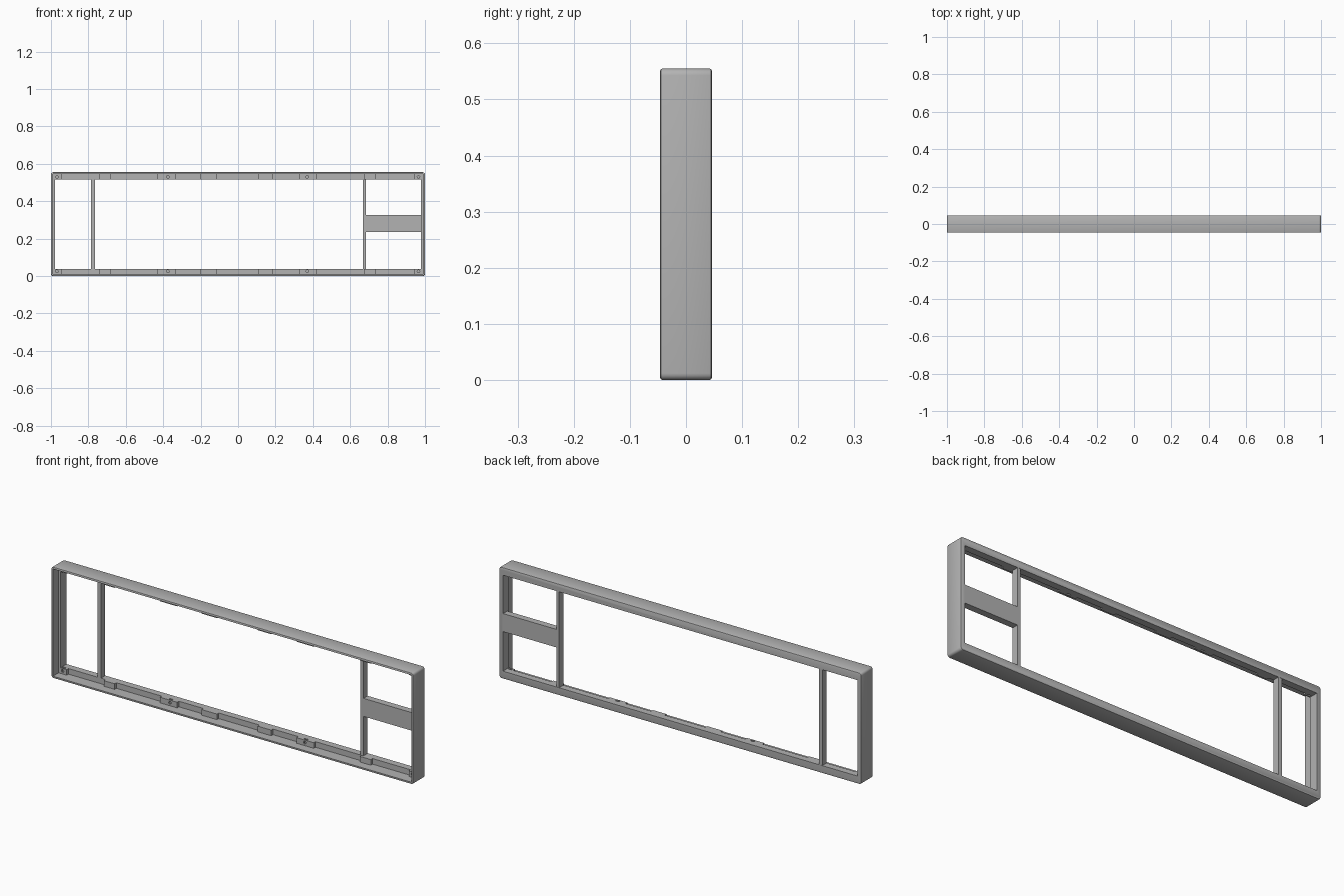
import bpy, bmesh
from mathutils import Matrix, Vector

if "Cube" in bpy.data.objects:
    bpy.data.objects.remove(bpy.data.objects["Cube"], do_unlink=True)

W, H, D = 1.0, 0.555, 0.046      # half width, height, half depth
WALL, RAIL, SIDE = 0.01, 0.038, 0.979
LEDGE, RECESS = -0.002, 0.012    # depth of the block fronts and of the gaps

grey = bpy.data.materials.new("plain grey")
grey.use_nodes = True
grey.diffuse_color = (0.45, 0.45, 0.45, 1)
grey.node_tree.nodes["Principled BSDF"].inputs["Base Color"].default_value = grey.diffuse_color


def add_box(bm, x0, x1, y0, y1, z0, z1):
    centre = Vector((x0 + x1, y0 + y1, z0 + z1)) / 2
    size = Matrix.Diagonal((x1 - x0, y1 - y0, z1 - z0, 1))
    return bmesh.ops.create_cube(bm, size=1, matrix=Matrix.Translation(centre) @ size)


def finish(bm, name):
    bmesh.ops.recalc_face_normals(bm, faces=bm.faces)
    mesh = bpy.data.meshes.new(name)
    bm.to_mesh(mesh)
    bm.free()
    mesh.materials.append(grey)
    obj = bpy.data.objects.new(name, mesh)
    bpy.context.collection.objects.link(obj)
    return obj


def activate(obj):
    bpy.ops.object.select_all(action='DESELECT')
    obj.select_set(True)
    bpy.context.view_layer.objects.active = obj


def cut(target, bm):
    cutter = finish(bm, "cutter")
    cutter.hide_render = True
    mod = target.modifiers.new("cut", 'BOOLEAN')
    mod.operation, mod.solver, mod.object = 'DIFFERENCE', 'EXACT', cutter
    activate(target)
    bpy.ops.object.modifier_apply(modifier=mod.name)
    bpy.data.objects.remove(cutter, do_unlink=True)


# Outer shell: rounded corners, then a softened front and back rim
bm = bmesh.new()
add_box(bm, -W, W, -D, D, 0, H)
corners = [e for e in bm.edges if abs(e.verts[0].co.y - e.verts[1].co.y) > D]
bmesh.ops.bevel(bm, geom=corners, offset=0.012, segments=4, profile=0.5, affect='EDGES')
rims = [e for e in bm.edges if abs(e.verts[0].co.y - e.verts[1].co.y) < 0.001]
bmesh.ops.bevel(bm, geom=rims, offset=0.004, segments=2, profile=0.5, affect='EDGES')
frame = finish(bm, "outer_frame")

# Front cavity, then the window through the back
bm = bmesh.new()
add_box(bm, -W + WALL, W - WALL, -0.1, LEDGE, WALL, H - WALL)
cut(frame, bm)
bm = bmesh.new()
add_box(bm, -SIDE, SIDE, -0.1, 0.1, RAIL, H - RAIL)
cut(frame, bm)

# Gaps between the mounting blocks along both rails
gaps = [(-0.945, -0.74), (-0.68, -0.43), (-0.335, -0.2), (-0.115, 0.11),
        (0.185, 0.325), (0.42, 0.675), (0.735, 0.945)]
bm = bmesh.new()
for x0, x1 in gaps:
    add_box(bm, x0, x1, -0.02, RECESS, WALL, H - WALL)
cut(frame, bm)

# Screw holes into the blocks, and the nut slots that cross them
holes, slots = bmesh.new(), bmesh.new()
for x in (-0.968, -0.375, 0.37, 0.965):
    for z, z0, z1 in ((0.025, 0.014, 0.06), (H - 0.025, H - 0.06, H - 0.014)):
        place = Matrix.Translation((x, 0.005, z)) @ Matrix.Rotation(1.5708, 4, 'X')
        bmesh.ops.create_cone(holes, cap_ends=True, segments=16, radius1=0.007,
                              radius2=0.007, depth=0.05, matrix=place)
        add_box(slots, x - 0.01, x + 0.01, 0.005, 0.013, z0, z1)
cut(frame, holes)
cut(frame, slots)
activate(frame)
bpy.ops.object.shade_smooth_by_angle(angle=0.6)

# Cross bars flush with the back
bars = {
    "left_upright_bar": (0.669, 0.685, RAIL - 0.005, H - RAIL + 0.005),
    "right_upright_bar": (-0.785, -0.765, RAIL - 0.005, H - RAIL + 0.005),
    "left_cross_panel": (0.68, SIDE + 0.004, 0.235, 0.325),
}
for name, (x0, x1, z0, z1) in bars.items():
    bm = bmesh.new()
    add_box(bm, x0, x1, RECESS, D - 0.001, z0, z1)
    finish(bm, name)
